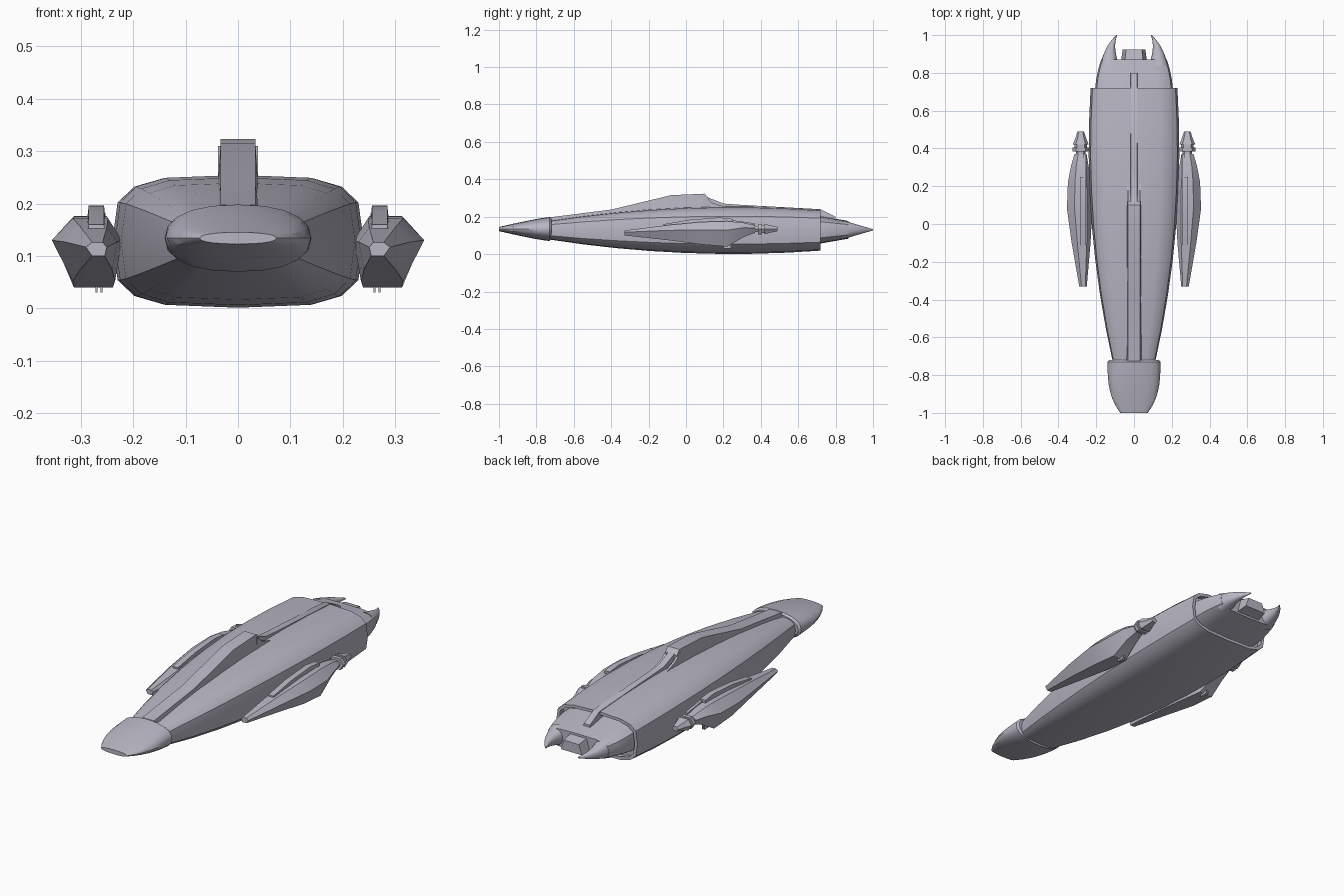
import bpy
import bmesh
import math
from mathutils import Vector

if "Cube" in bpy.data.objects:
    bpy.data.objects.remove(bpy.data.objects["Cube"], do_unlink=True)

grey = bpy.data.materials.new("hull grey")
grey.use_nodes = True
grey.diffuse_color = (0.48, 0.47, 0.55, 1)
shader = grey.node_tree.nodes["Principled BSDF"]
shader.inputs["Base Color"].default_value = grey.diffuse_color


def loft(name, rings, crease=25, mirrored=False):
    """Skin a list of equal-length point rings and close both ends."""
    bm = bmesh.new()
    loops = [[bm.verts.new(point) for point in ring] for ring in rings]
    for near, far in zip(loops, loops[1:]):
        for i in range(len(near)):
            bm.faces.new((near[i - 1], near[i], far[i], far[i - 1]))
    bm.faces.new(loops[0])
    bm.faces.new(loops[-1])
    bmesh.ops.recalc_face_normals(bm, faces=bm.faces)
    mesh = bpy.data.meshes.new(name)
    bm.to_mesh(mesh)
    bm.free()
    mesh.materials.append(grey)
    part = bpy.data.objects.new(name, mesh)
    bpy.context.collection.objects.link(part)
    if mirrored:
        part.modifiers.new("Mirror", "MIRROR")
    bpy.ops.object.select_all(action="DESELECT")
    part.select_set(True)
    bpy.context.view_layer.objects.active = part
    bpy.ops.object.shade_smooth_by_angle(angle=math.radians(crease))


def section(outline, y, centre_x, half_width, centre_z, half_height):
    """Place a cross-section outline at station y."""
    return [Vector((centre_x + u * half_width, y, centre_z + v * half_height))
            for u, v in outline]


def rounded(power, count):
    """Superellipse outline; a higher power gives a boxier shape."""
    def bend(value):
        return math.copysign(abs(value) ** (2 / power), value)
    angles = [math.tau * i / count for i in range(count)]
    return [(bend(math.cos(a)), bend(math.sin(a))) for a in angles]


def blend(start, end, t):
    return start + (end - start) * t


def steps(count):
    return [i / count for i in range(count + 1)]


hull_outline = rounded(3.6, 16)
oval_outline = rounded(2.3, 20)
pod_outline = [(-0.8, -1), (0.4, -1), (1, 0.3), (0.4, 1), (-0.6, 1), (-1, 0.3)]
nozzle_outline = [(-0.6, -1), (0.6, -1), (1, 0), (0.6, 1), (-0.6, 1), (-1, 0)]
block_outline = [(-1, -1), (1, -1), (0.7, 1), (-0.7, 1)]
box_outline = [(-1, -1), (1, -1), (1, 1), (-1, 1)]
mid_z = 0.13
rear_y = 0.72


def hull_section(y, inset=0):
    """The hull swells along gentle parabolas in plan and in profile."""
    half_width = 0.24 - 0.1 * (y - 0.4) ** 2
    half_height = 0.127 - 0.08 * (y - 0.25) ** 2
    return section(hull_outline, y, 0, half_width - inset, mid_z - 0.002, half_height - inset)


# Main hull, ending in a recessed rim at the rear
hull_rings = [hull_section(blend(-0.74, rear_y, t)) for t in steps(8)]
hull_rings += [hull_section(rear_y, 0.015), hull_section(rear_y - 0.03, 0.015)]
loft("main_hull", hull_rings, 35)

# Nose cap, with a small lip where it meets the hull
nose_rings = [section(oval_outline, -0.72, 0, 0.13, mid_z + 0.005, 0.055)]
for t in steps(7):
    nose_rings.append(section(oval_outline, blend(-0.73, -1, t),
                              0, blend(0.14, 0.073, t ** 3),
                              mid_z + 0.004, blend(0.064, 0.011, t ** 1.2)))
loft("nose_cap", nose_rings, 35)

# Tapered tail section
tail_rings = [section(hull_outline, blend(0.68, 0.87, t),
                      0, blend(0.207, 0.174, t * t),
                      mid_z, blend(0.08, 0.047, t)) for t in steps(4)]
loft("tail_section", tail_rings, 35)

# Two tail prongs curving towards each other
prong_rings = [section(oval_outline, blend(0.84, 1, t),
                       blend(0.13, 0.092, t ** 3), blend(0.05, 0.003, t),
                       mid_z, blend(0.05, 0.003, t)) for t in steps(6)]
loft("tail_prong", prong_rings, 35, mirrored=True)

# Small block between the prongs
block_rings = [section(block_outline, 0.85, 0, 0.07, mid_z, 0.04),
               section(block_outline, 0.925, 0, 0.06, mid_z, 0.025)]
loft("tail_block", block_rings)


def ridge(name, base_half, top_half, profile):
    """Raised strip with sloped sides, following a profile of y and top z."""
    base = 0.17
    rings = []
    for y, top in profile:
        rings.append([Vector((-base_half, y, base)), Vector((base_half, y, base)),
                      Vector((top_half, y, top)), Vector((-top_half, y, top))])
    loft(name, rings)


# Dorsal fin, then the narrow spine running behind it
ridge("dorsal_fin", 0.042, 0.033,
      [(-0.725, 0.197), (-0.4, 0.238), (-0.08, 0.315), (0.1, 0.323), (0.12, 0.3)])
ridge("rear_spine", 0.021, 0.017,
      [(0.1, 0.31), (0.2, 0.27), (0.3, 0.263), (rear_y, 0.24), (0.8, 0.2)])

# Slim shoulders trailing off the fin's sides
shoulder_rings = [section(box_outline, blend(0.1, 0.22, t), 0.032, 0.006,
                          0.21, blend(0.1, 0.04, math.sqrt(t))) for t in steps(3)]
loft("fin_shoulder", shoulder_rings, mirrored=True)

# Side pods: y, centre x, half width, centre z, half height
pod_stations = [(-0.33, 0.27, 0.02, 0.113, 0.013),
                (-0.1, 0.28, 0.05, 0.115, 0.04),
                (0.08, 0.288, 0.067, 0.112, 0.06),
                (0.22, 0.288, 0.062, 0.108, 0.068),
                (0.31, 0.287, 0.046, mid_z, 0.038),
                (0.37, 0.283, 0.032, 0.134, 0.02)]
loft("side_pod", [section(pod_outline, *station) for station in pod_stations],
     30, mirrored=True)

# Pod nozzles with stepped collars: y and scale
collars = [(0.36, 0.6), (0.385, 0.6), (0.385, 1), (0.405, 1), (0.405, 0.75),
           (0.42, 0.75), (0.42, 1), (0.45, 0.7), (0.49, 0.4)]
nozzle_rings = [section(nozzle_outline, y, 0.282, 0.043 * scale, 0.134, 0.028 * scale)
                for y, scale in collars]
loft("pod_nozzle", nozzle_rings, mirrored=True)

# Rail on top of each pod
rail_rings = [section(block_outline, y, 0.27, 0.021, top - 0.03, 0.03)
              for y, top in ((-0.12, 0.16), (0.02, 0.184), (0.18, 0.196), (0.25, 0.188))]
loft("pod_rail", rail_rings, mirrored=True)

# Thin rod running from the rail to the nozzle
rod_rings = [section(box_outline, y, 0.26, 0.007, top - 0.02, 0.02)
             for y, top in ((0.24, 0.182), (0.37, 0.164))]
loft("pod_rod", rod_rings, mirrored=True)

# Pair of fine blades under each pod
for name, x in (("inner", 0.26), ("outer", 0.27)):
    blade_rings = [section(box_outline, y, x, 0.002, 0.065, 0.035) for y in (0.2, 0.24)]
    loft(name + "_pod_blade", blade_rings, mirrored=True)
